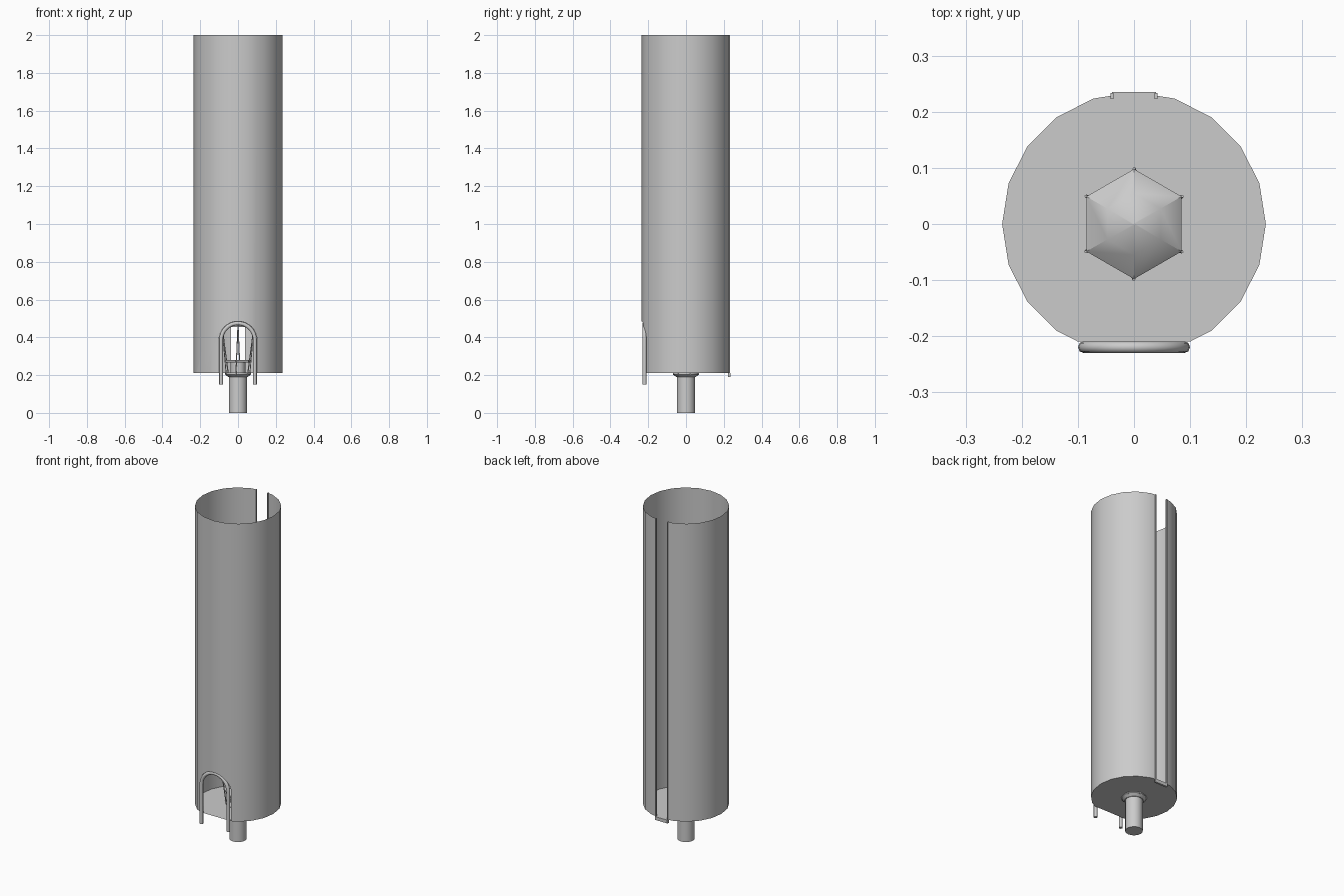
import bpy, bmesh
from math import sin, cos, pi, radians
from mathutils import Vector

cube = bpy.data.objects.get("Cube")
if cube:
    bpy.data.objects.remove(cube)

grey = bpy.data.materials.new("light_grey")
grey.use_nodes = True
colour = (0.6, 0.6, 0.6, 1)
grey.diffuse_color = colour
grey.node_tree.nodes["Principled BSDF"].inputs["Base Color"].default_value = colour

R, TOP, FLOOR = 0.235, 2.0, 0.21
ARCH_R, SPRING = 0.1, 0.385


def finish(name, bm, smooth=True):
    mesh = bpy.data.meshes.new(name)
    bm.to_mesh(mesh)
    bm.free()
    mesh.materials.append(grey)
    obj = bpy.data.objects.new(name, mesh)
    bpy.context.collection.objects.link(obj)
    if smooth:
        bpy.ops.object.select_all(action='DESELECT')
        obj.select_set(True)
        bpy.context.view_layer.objects.active = obj
        bpy.ops.object.shade_smooth_by_angle(angle=radians(35))
    return obj


def lathe(name, profile, sides, turn=0.0, smooth=True):
    """Stack of rings (radius, z) joined by quads, closed at both ends."""
    bm = bmesh.new()
    rings = [[bm.verts.new((r * cos(turn + 2 * pi * i / sides),
                            r * sin(turn + 2 * pi * i / sides), z))
              for i in range(sides)] for r, z in profile]
    for a, b in zip(rings, rings[1:]):
        for i in range(sides):
            j = (i + 1) % sides
            bm.faces.new((a[i], a[j], b[j], b[i]))
    bm.faces.new(rings[0][::-1])
    bm.faces.new(rings[-1])
    return finish(name, bm, smooth)


def box(name, centre, size):
    bm = bmesh.new()
    bmesh.ops.create_cube(bm, size=1)
    bmesh.ops.scale(bm, vec=size, verts=bm.verts)
    bmesh.ops.translate(bm, vec=centre, verts=bm.verts)
    return finish(name, bm, False)


def rod(name, points, radius, sides_res=2):
    curve = bpy.data.curves.new(name, 'CURVE')
    curve.dimensions = '3D'
    curve.bevel_depth = radius
    curve.bevel_resolution = sides_res
    curve.use_fill_caps = True
    spline = curve.splines.new('POLY')
    spline.points.add(len(points) - 1)
    for p, co in zip(spline.points, points):
        p.co = (*co, 1)
    curve.materials.append(grey)
    obj = bpy.data.objects.new(name, curve)
    bpy.context.collection.objects.link(obj)
    return obj


def cut_opening(bm, side, planes):
    """Clip the convex region bounded by planes (point, outward normal) out of one side."""
    inside = [f for f in bm.faces if f.calc_center_median().y * side > 0]
    for point, normal in planes:
        point, normal = Vector(point), Vector(normal)
        geom = set(inside)
        for f in inside:
            geom.update(f.edges)
            geom.update(f.verts)
        cut = bmesh.ops.bisect_plane(bm, geom=list(geom), dist=1e-6,
                                     plane_co=point, plane_no=normal)
        faces = {f for f in cut["geom"] if isinstance(f, bmesh.types.BMFace)}
        inside = [f for f in faces
                  if (f.calc_center_median() - point).dot(normal) < 0]
    bmesh.ops.delete(bm, geom=inside, context='FACES')


# Open thin-walled tube with a full-height back slot and a front archway
bm = bmesh.new()
bmesh.ops.create_cone(bm, cap_ends=False, segments=20, radius1=R, radius2=R,
                      depth=TOP - FLOOR)
bmesh.ops.translate(bm, vec=(0, 0, (TOP + FLOOR) / 2), verts=bm.verts)
cut_opening(bm, 1, [((0.037 * s, 0, 0), (s, 0, 0)) for s in (-1, 1)])
arch_planes = []
for i in range(13):
    a = pi * i / 12
    n = Vector((cos(a), 0, sin(a)))
    arch_planes.append((n * ARCH_R + Vector((0, 0, SPRING)), n))
cut_opening(bm, -1, arch_planes)
finish("tube_wall", bm)

# Floor disc trimmed straight at the doorway
bm = bmesh.new()
bmesh.ops.create_circle(bm, cap_ends=True, segments=20, radius=R)
bmesh.ops.translate(bm, vec=(0, 0, FLOOR), verts=bm.verts)
bmesh.ops.bisect_plane(bm, geom=bm.verts[:] + bm.edges[:] + bm.faces[:],
                       plane_co=(0, -0.209, 0), plane_no=(0, -1, 0), clear_outer=True)
finish("floor", bm, False)

# Round bar framing the archway, legs reaching below the floor
bar = ARCH_R - 0.0105
path = [(bar, -0.2195, 0.15)]
path += [(bar * cos(pi * i / 16), -0.2195, SPRING + bar * sin(pi * i / 16))
         for i in range(17)]
path += [(-bar, -0.2195, 0.15)]
rod("arch_frame", path, 0.0105)

# Slot jambs and sill
for side, label in ((1, "left"), (-1, "right")):
    box(label + "_slot_jamb", (0.039 * side, 0.228, (TOP + 0.19) / 2),
        (0.005, 0.011, TOP - 0.19))
box("slot_sill", (0, 0.229, 0.2), (0.078, 0.012, 0.02))

# Stem and lantern base
lathe("stem", [(0.048, 0), (0.048, 0.2)], 16)
lathe("collar", [(0.052, 0.19), (0.068, 0.204), (0.068, 0.214)], 12)
lathe("lantern_neck", [(0.04, 0.21), (0.04, 0.272)], 12)
TWIST = radians(10)
lathe("lantern_plate", [(0.07, 0.268), (0.074, 0.28)], 6, pi / 2 - TWIST, False)

# Six leaning posts and the hexagonal cap
for i in range(6):
    a = pi / 2 + i * pi / 3
    rod(f"lantern_post_{i + 1}",
        [(0.066 * cos(a - TWIST), 0.066 * sin(a - TWIST), 0.2),
         (0.099 * cos(a), 0.099 * sin(a), 0.465)], 0.003, 0)
cap = lathe("lantern_cap", [(0.098, 0.455), (0.098, 0.465), (0.055, 0.5), (0.002, 0.52)],
            6, pi / 2)
for poly in cap.data.polygons:
    poly.use_smooth = True
bpy.context.view_layer.objects.active = cap
bpy.ops.object.shade_smooth_by_angle(angle=radians(65))
